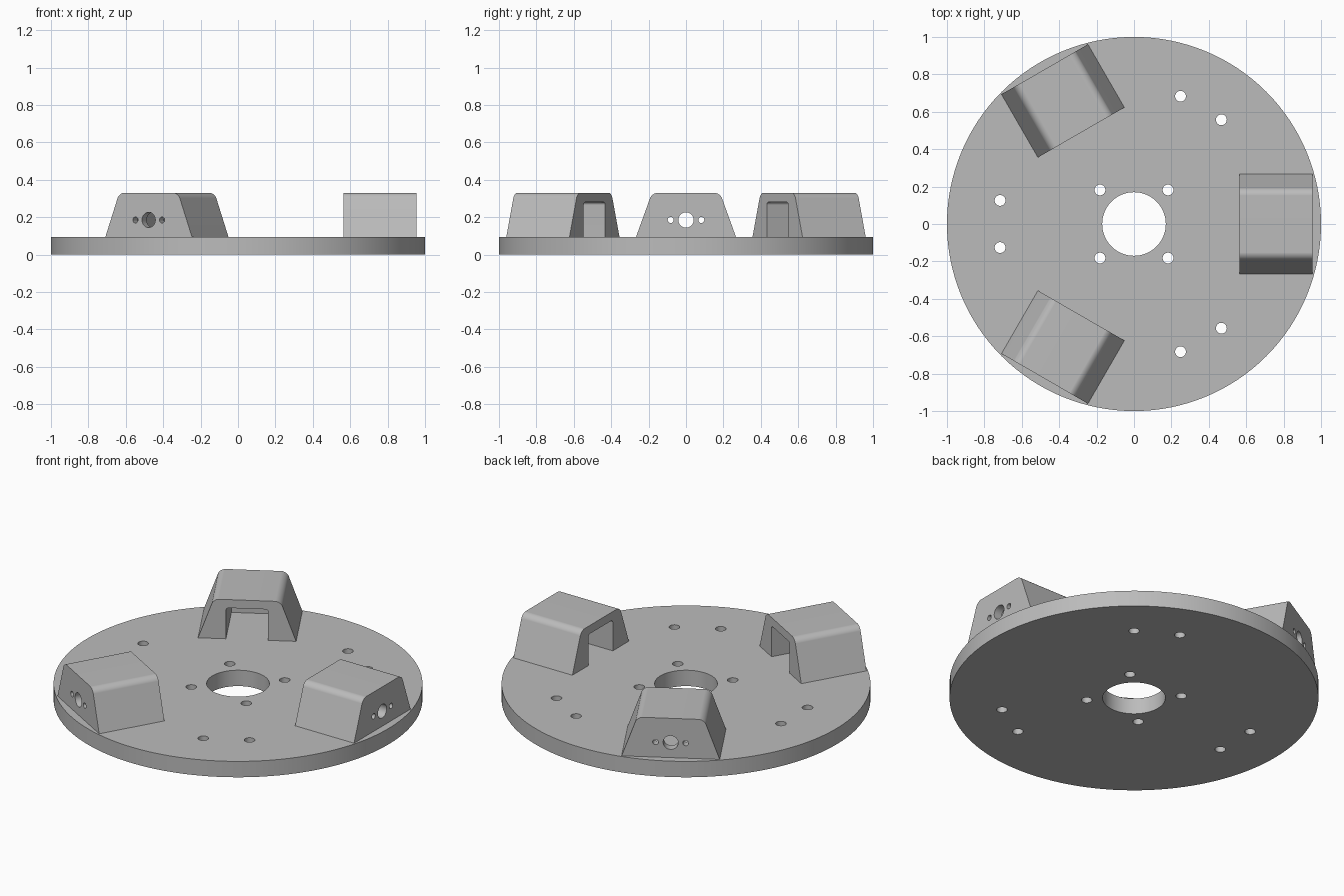
import bpy, bmesh, math
from mathutils import Matrix, Vector

if "Cube" in bpy.data.objects:
    bpy.data.objects.remove(bpy.data.objects["Cube"])

grey = bpy.data.materials.new("plain grey")
grey.use_nodes = True
colour = (0.5, 0.5, 0.5, 1)
grey.diffuse_color = colour
grey.node_tree.nodes["Principled BSDF"].inputs["Base Color"].default_value = colour

PLATE_TOP, POD_TOP = 0.095, 0.33
POD_IN, POD_OUT = 0.565, 0.955
WALL = 0.05
HOLE_Z = 0.185


def make(name, bm):
    bmesh.ops.recalc_face_normals(bm, faces=bm.faces)
    mesh = bpy.data.meshes.new(name)
    bm.to_mesh(mesh)
    bm.free()
    mesh.materials.append(grey)
    obj = bpy.data.objects.new(name, mesh)
    bpy.context.collection.objects.link(obj)
    return obj


def cylinder(name, radius, depth, centre, along_x=False, sides=32):
    bm = bmesh.new()
    turn = Matrix.Rotation(math.pi / 2, 4, 'Y') if along_x else Matrix()
    bmesh.ops.create_cone(bm, cap_ends=True, segments=sides, radius1=radius,
                          radius2=radius, depth=depth,
                          matrix=Matrix.Translation(centre) @ turn)
    return make(name, bm)


def prism(name, base, top, z0, z1, x0, x1, rounding):
    """Trapezoid in y-z pushed along x, with its two upper edges rounded."""
    bm = bmesh.new()
    profile = [(-base, z0), (base, z0), (top, z1), (-top, z1)]
    face = bm.faces.new([bm.verts.new((x0, y, z)) for y, z in profile])
    ext = bmesh.ops.extrude_face_region(bm, geom=[face])
    bmesh.ops.translate(bm, vec=(x1 - x0, 0, 0),
                        verts=[g for g in ext["geom"] if isinstance(g, bmesh.types.BMVert)])
    upper = [e for e in bm.edges if all(abs(v.co.z - z1) < 1e-5 for v in e.verts)
             and abs(e.verts[0].co.x - e.verts[1].co.x) > 0.01]
    bmesh.ops.bevel(bm, geom=upper, offset=rounding, offset_type='OFFSET',
                    segments=6, profile=0.5, affect='EDGES')
    return make(name, bm)


def carve(obj, cutters):
    bpy.context.view_layer.objects.active = obj
    for cutter in cutters:
        mod = obj.modifiers.new("cut", 'BOOLEAN')
        mod.operation, mod.solver, mod.object = 'DIFFERENCE', 'EXACT', cutter
        bpy.ops.object.modifier_apply(modifier=mod.name)
        bpy.data.objects.remove(cutter)


def smooth(obj):
    bpy.ops.object.select_all(action='DESELECT')
    obj.select_set(True)
    bpy.context.view_layer.objects.active = obj
    bpy.ops.object.shade_smooth_by_angle(angle=math.radians(30))
    mod = obj.modifiers.new("flat_face_normals", 'WEIGHTED_NORMAL')
    mod.keep_sharp = True


# Round base plate with centre bore, inner bolt square and three hole pairs
plate = cylinder("base_plate", 1, PLATE_TOP, (0, 0, PLATE_TOP / 2), sides=128)
cutters = [cylinder("bore", 0.17, 1, (0, 0, 0), sides=64)]
spots = [Vector((sx * 0.182, sy * 0.182, 0)) for sx in (-1, 1) for sy in (-1, 1)]
for k in range(3):
    turn = Matrix.Rotation(math.radians(60 + 120 * k), 3, 'Z')
    spots += [turn @ Vector((0.716, side * 0.126, 0)) for side in (-1, 1)]
cutters += [cylinder("bolt_hole", 0.029, 1, p) for p in spots]
carve(plate, cutters)
smooth(plate)

# Sensor pod: tapered block, open towards the centre, three holes in its outer wall
pod = prism("pod_1", 0.267, 0.182, PLATE_TOP, POD_TOP, POD_IN, POD_OUT, 0.03)
cutters = [prism("slot", 0.115, 0.115, 0, 0.28, POD_IN - 0.1, POD_OUT - WALL, 0.015)]
for y, r in ((0, 0.041), (-0.082, 0.016), (0.082, 0.016)):
    cutters.append(cylinder("wall_hole", r, 0.2, (POD_OUT, y, HOLE_Z), along_x=True))
carve(pod, cutters)
smooth(pod)

# Repeat the pod around the plate
for k in (1, 2):
    copy = pod.copy()
    copy.data = pod.data.copy()
    copy.name = f"pod_{k + 1}"
    copy.rotation_euler.z = math.radians(120 * k)
    bpy.context.collection.objects.link(copy)
